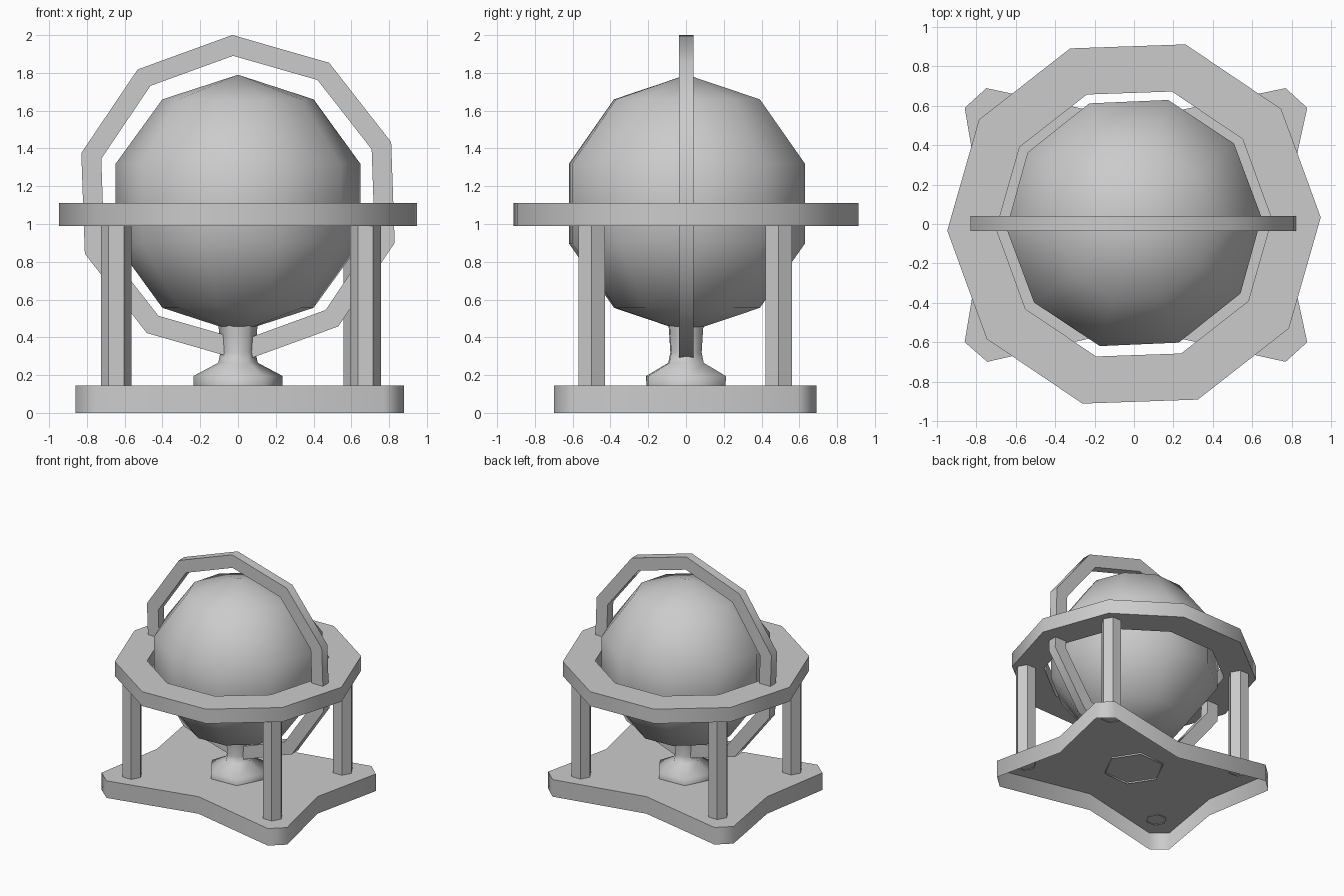
import bpy, bmesh
from math import sin, cos, pi, radians
from mathutils import Matrix

if "Cube" in bpy.data.objects:
    bpy.data.objects.remove(bpy.data.objects["Cube"])


def finish(name, bm, angle):
    """Turn the bmesh into an object, smooth below the given angle."""
    bmesh.ops.recalc_face_normals(bm, faces=bm.faces[:])
    me = bpy.data.meshes.new(name)
    bm.to_mesh(me)
    bm.free()
    ob = bpy.data.objects.new(name, me)
    bpy.context.collection.objects.link(ob)
    bpy.ops.object.select_all(action='DESELECT')
    bpy.context.view_layer.objects.active = ob
    ob.select_set(True)
    bpy.ops.object.shade_smooth_by_angle(angle=radians(angle))
    return ob


def lathe(name, profile, n, offset=0, closed=False, angle=62, matrix=None):
    """Spin (radius, z) points around z into an open tube, or a ring if closed."""
    bm = bmesh.new()
    loops = []
    for r, z in profile:
        angles = [radians(offset) + 2 * pi * i / n for i in range(n)]
        loops.append([bm.verts.new((r * cos(a), r * sin(a), z)) for a in angles])
    pairs = list(zip(loops, loops[1:]))
    if closed:
        pairs.append((loops[-1], loops[0]))
    for a, b in pairs:
        for i in range(n):
            j = (i + 1) % n
            bm.faces.new((a[i], a[j], b[j], b[i]))
    if matrix:
        bm.transform(matrix)
    return finish(name, bm, angle)


def ring(name, outer, inner, z0, z1, offset, matrix=None):
    profile = [(outer, z0), (outer, z1), (inner, z1), (inner, z0)]
    return lathe(name, profile, 10, offset, closed=True, angle=40, matrix=matrix)


# Base: four-lobed plate with clipped corners and notched sides, hollow underneath
outline = [(0.75, 0), (0.88, 0.59), (0.77, 0.69), (0, 0.53),
           (-0.75, 0.69), (-0.86, 0.59), (-0.76, 0),
           (-0.86, -0.6), (-0.745, -0.7), (0, -0.53), (0.77, -0.7), (0.88, -0.6)]
bm = bmesh.new()
low = [bm.verts.new((x, y, 0)) for x, y in outline]
top = [bm.verts.new((x, y, 0.145)) for x, y in outline]
bm.faces.new(top)
for i in range(len(outline)):
    bm.faces.new((low[i - 1], low[i], top[i], top[i - 1]))
finish("base_plate", bm, 62)

# Legs: hexagonal posts between base and horizon ring
legs = {"front_left_leg": (-0.645, -0.5), "front_right_leg": (0.675, -0.5),
        "back_left_leg": (-0.645, 0.49), "back_right_leg": (0.64, 0.49)}
for name, (x, y) in legs.items():
    lathe(name, [(0.081, 0.138), (0.081, 0.995)], 6, angle=40,
          matrix=Matrix.Translation((x, y, 0)))

# Pedestal: turned foot and neck
foot = [(0.235, 0.132), (0.237, 0.195), (0.105, 0.265), (0.093, 0.32), (0.1, 0.42), (0.105, 0.48)]
lathe("pedestal", foot, 6, 3)

# Globe
bm = bmesh.new()
bmesh.ops.create_uvsphere(bm, u_segments=10, v_segments=5, radius=0.682)
bm.transform(Matrix.Translation((0, 0.005, 1.108)) @ Matrix.Rotation(radians(20.5), 4, 'Z'))
finish("globe", bm, 62)

# Horizon ring (flat) and meridian ring (upright)
ring("horizon_ring", 0.949, 0.7, 0.99, 1.112, 2)
upright = Matrix.Translation((0, 0.002, 1.138)) @ Matrix.Rotation(pi / 2, 4, 'X')
ring("meridian_ring", 0.863, 0.753, -0.038, 0.038, 92, upright)
